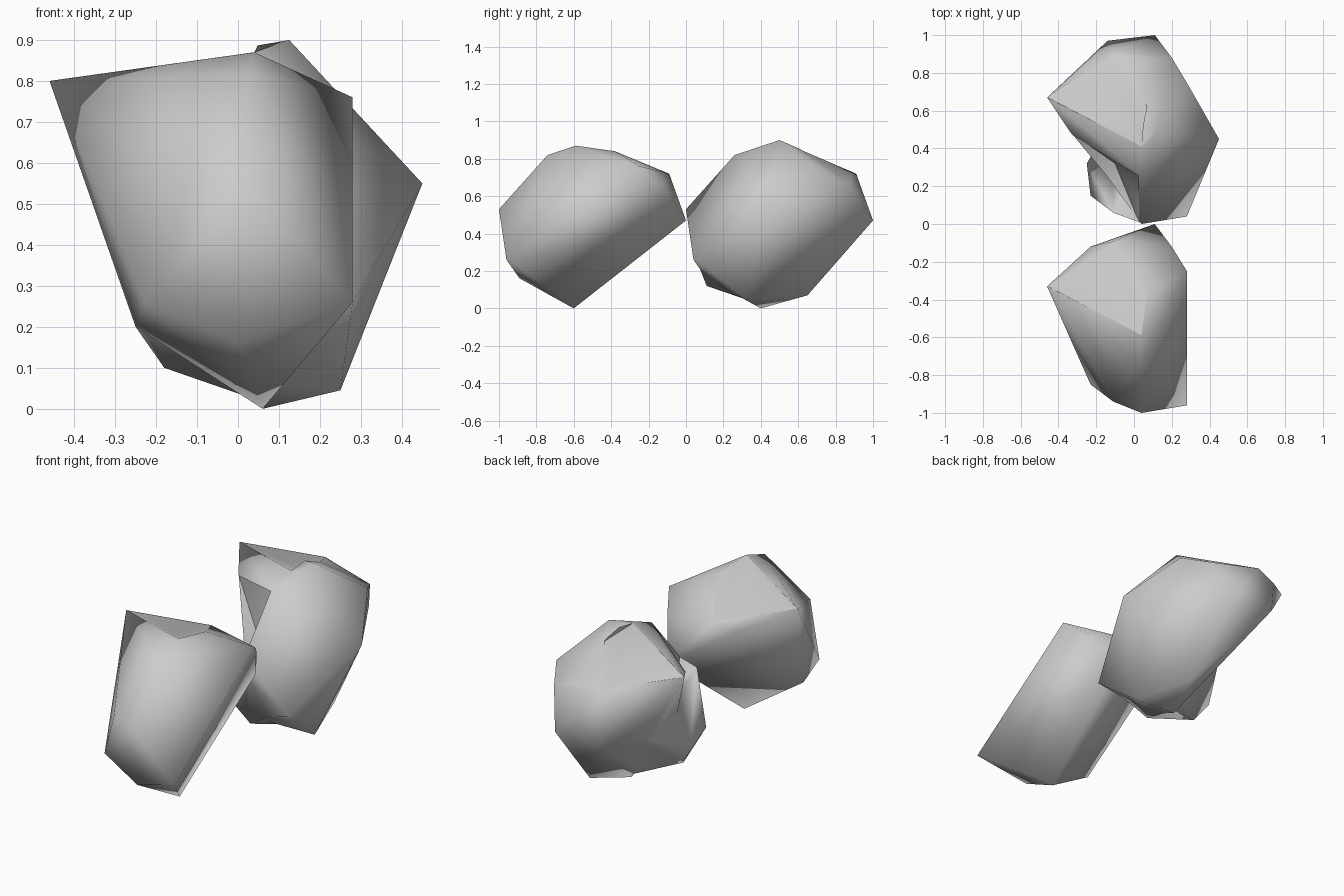
import bpy, bmesh

if "Cube" in bpy.data.objects:
    bpy.data.objects.remove(bpy.data.objects["Cube"])

def hull(name, points):
    bm = bmesh.new()
    for p in points:
        bm.verts.new(p)
    res = bmesh.ops.convex_hull(bm, input=bm.verts[:])
    junk = [v for v in res["geom_interior"] + res["geom_unused"]
            if isinstance(v, bmesh.types.BMVert)]
    if junk:
        bmesh.ops.delete(bm, geom=list(set(junk)), context='VERTS')
    bmesh.ops.recalc_face_normals(bm, faces=bm.faces[:])
    me = bpy.data.meshes.new(name)
    bm.to_mesh(me)
    bm.free()
    ob = bpy.data.objects.new(name, me)
    bpy.context.collection.objects.link(ob)
    return ob

def select(ob):
    bpy.ops.object.select_all(action='DESELECT')
    ob.select_set(True)
    bpy.context.view_layer.objects.active = ob

def combine(ob, tool, operation):
    mod = ob.modifiers.new("combine", 'BOOLEAN')
    mod.operation = operation
    mod.solver = 'EXACT'
    mod.object = tool
    select(ob)
    bpy.ops.object.modifier_apply(modifier=mod.name)
    bpy.data.objects.remove(tool)

def shift(points):
    return [(x, y - 1, z) for x, y, z in points]

# Corner points common to both boulders, in the rear boulder's position
body = [(.04, 0, .53), (.28, .04, .26), (0, .11, .16), (.06, .40, 0),
        (-.46, .67, .80), (-.34, .49, .73), (.03, .26, .82), (.04, .41, .87),
        (.07, .62, .84), (.20, .88, .66), (.11, 1.0, .47), (-.23, .88, .69),
        (-.10, .91, .72)]
side = [(-.11, .06, .53), (-.23, .15, .26), (-.25, .32, .20)]
# Shallow hollow in the top of each boulder
hollow = [(-.46, .67, .801), (.04, .41, .871), (.07, .62, .841),
          (-.10, .91, .721), (-.10, .62, .79), (-.1, .62, 1.5)]

# Front boulder: one angular block
front = hull("front_boulder", shift(body + side) + [(.28, -.25, .76)])
combine(front, hull("cut", shift(hollow)), 'DIFFERENCE')

# Rear boulder: fuller block with extra corners on its right and back
rear = hull("rear_boulder", body + [
    (.125, .50, .90), (.45, .45, .55), (.29, .73, .72), (.25, .32, .045),
    (.14, .65, .07), (-.14, .97, .45)])
combine(rear, hull("cut", hollow), 'DIFFERENCE')

# Recess on its left front, under the top edge
combine(rear, hull("cut", [(.025, .26, .81), (.03, 0, .525), (-.34, .49, .72),
                           (-.10, .32, .50), (-.5, -.1, .65)]), 'DIFFERENCE')

# Low shoulder on the left of the rear boulder, merged into it
combine(rear, hull("rear_shoulder", side + [
    (.04, .005, .53), (.2, .06, .25), (0, .11, .12), (-.18, .28, .10),
    (.05, .40, .02), (.1, .4, .4), (-.12, .55, .3)]), 'UNION')

# Soft shading with only the sharpest ridges kept crisp
for ob in (front, rear):
    select(ob)
    bpy.ops.object.shade_smooth_by_angle(angle=1.25)
